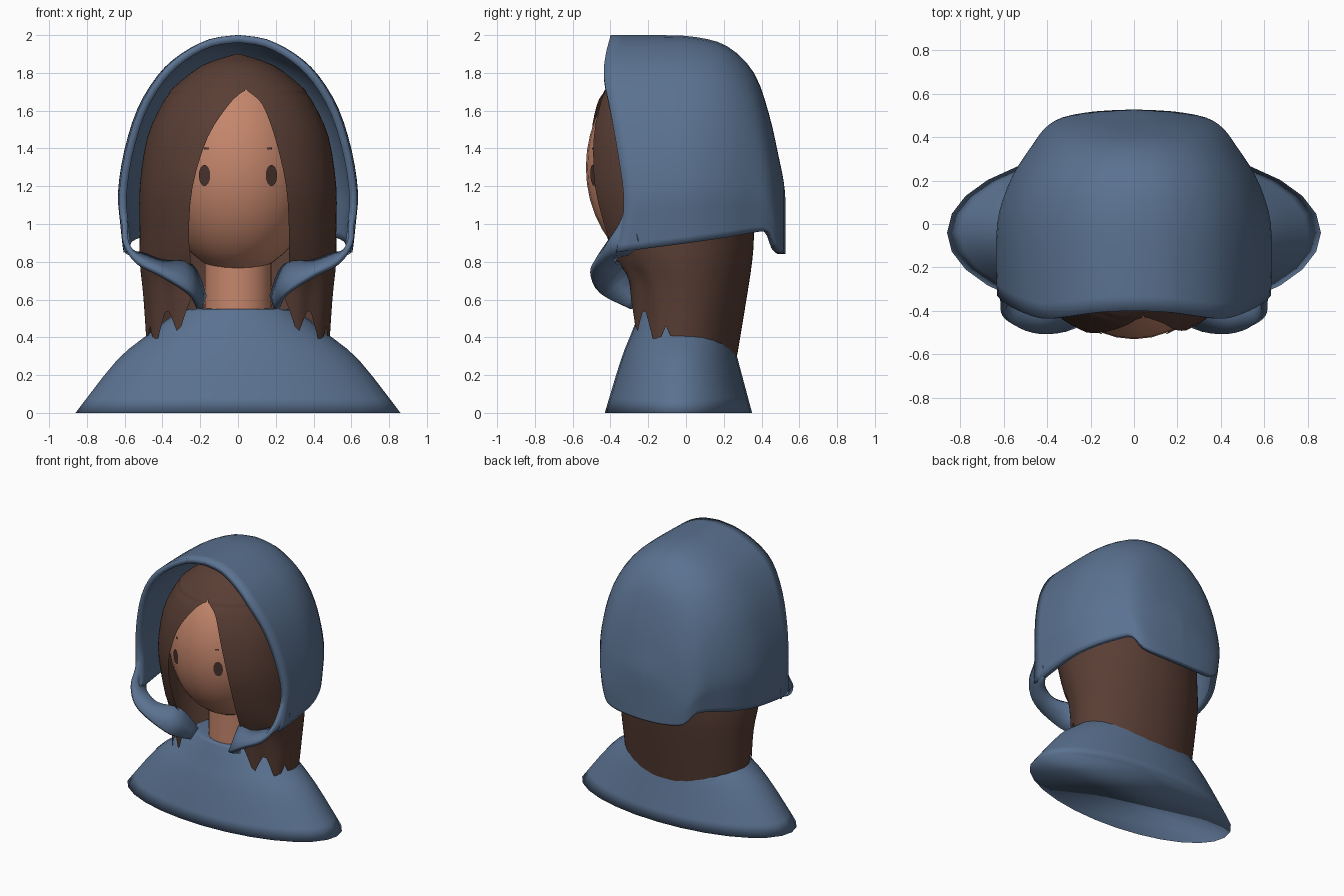
import bpy, bmesh, math
from mathutils import Vector

if "Cube" in bpy.data.objects:
    bpy.data.objects.remove(bpy.data.objects["Cube"])


def material(name, rgb):
    m = bpy.data.materials.new(name)
    m.diffuse_color = (*rgb, 1)
    m.use_nodes = True
    m.node_tree.nodes["Principled BSDF"].inputs["Base Color"].default_value = m.diffuse_color
    return m


BLUE = material("blue_cloth", (0.103, 0.167, 0.280))
SKIN = material("skin", (0.56, 0.24, 0.15))
BROWN = material("brown_hair", (0.100, 0.048, 0.035))
DARK = material("dark_eye", (0.07, 0.034, 0.027))


def curve(pts, n):
    """Catmull-Rom samples through tuples of any length, n steps per span."""
    out = []
    for i in range(len(pts) - 1):
        a, b, c, d = (pts[max(i - 1, 0)], pts[i], pts[i + 1], pts[min(i + 2, len(pts) - 1)])
        for k in range(n):
            t = k / n
            out.append(tuple(0.5 * (2 * q + (r - p) * t + (2 * p - 5 * q + 4 * r - s) * t * t
                                    + (3 * q - p - 3 * r + s) * t ** 3)
                             for p, q, r, s in zip(a, b, c, d)))
    return out + [tuple(pts[-1])]


def finish(bm, name, mat, thickness=0.0, offset=-1):
    """Weld, face outwards, shade smooth and optionally thicken."""
    bmesh.ops.remove_doubles(bm, verts=bm.verts, dist=0.0005)
    bmesh.ops.recalc_face_normals(bm, faces=bm.faces)
    mid = sum((v.co for v in bm.verts), Vector()) / len(bm.verts)
    if sum(f.normal.dot(f.calc_center_median() - mid) * f.calc_area() for f in bm.faces) < 0:
        bmesh.ops.reverse_faces(bm, faces=bm.faces)
    for f in bm.faces:
        f.smooth = True
    me = bpy.data.meshes.new(name)
    bm.to_mesh(me)
    bm.free()
    me.materials.append(mat)
    ob = bpy.data.objects.new(name, me)
    bpy.context.collection.objects.link(ob)
    if thickness:
        s = ob.modifiers.new("thickness", 'SOLIDIFY')
        s.thickness, s.offset = thickness, offset
    return ob


def loft(name, rows, mat, closed=False, cap=False, **kw):
    """Skin a grid of point rows, optionally capping the first row."""
    bm = bmesh.new()
    g = [[bm.verts.new(p) for p in r] for r in rows]
    n = len(g[0])
    for a, b in zip(g, g[1:]):
        for i in range(n if closed else n - 1):
            j = (i + 1) % n
            bm.faces.new((a[i], a[j], b[j], b[i]))
    if cap:
        bm.faces.new(g[0])
    return finish(bm, name, mat, **kw)


# Shoulders: cloak from oval rings (z, half width, front y, back y)
rings = curve([(0, .86, -.43, .35), (.28, .64, -.345, .275), (.42, .47, -.29, .24),
               (.52, .34, -.25, .21), (.55, .27, -.22, .18), (.55, .02, -.06, .02)], 3)
loft("shoulders", [[(w * math.sin(t), (f + b) / 2 - (b - f) / 2 * math.cos(t), z)
                    for t in (math.tau * i / 28 for i in range(28))]
                   for z, w, f, b in rings], BLUE, closed=True, cap=True)

# Head and neck
HEAD_C, HEAD_R = Vector((0, -.08, 1.30)), Vector((.42, .45, .56))
bm = bmesh.new()
bmesh.ops.create_uvsphere(bm, u_segments=32, v_segments=20, radius=1)
for v in bm.verts:
    v.co = Vector([c + p * r for c, p, r in zip(HEAD_C, v.co, HEAD_R)])
finish(bm, "head", SKIN)
loft("neck", [[(.18 * math.sin(t), -.04 - .18 * math.cos(t), z)
               for t in (math.tau * i / 24 for i in range(24))]
              for z in (.45, .95)], SKIN, closed=True)


# Eyes and brow ends: thin plates laid on the face
def face_plate(name, cx, cz, rx, rz, mat, sides):
    bm = bmesh.new()
    vs = []
    for i in range(sides):
        a = math.tau * (i + .5) / sides
        x, z = cx + rx * math.cos(a), cz + rz * math.sin(a)
        k = 1 - (x / HEAD_R.x) ** 2 - ((z - HEAD_C.z) / HEAD_R.z) ** 2
        vs.append(bm.verts.new((x, HEAD_C.y - HEAD_R.y * math.sqrt(k) - .006, z)))
    f = bm.faces.new(vs)
    f.normal_update()
    if f.normal.y > 0:
        f.normal_flip()
    me = bpy.data.meshes.new(name)
    bm.to_mesh(me)
    bm.free()
    me.materials.append(mat)
    bpy.context.collection.objects.link(bpy.data.objects.new(name, me))


for side, s in (("left", -1), ("right", 1)):
    face_plate(side + "_eye", s * .177, 1.257, .03, .056, DARK, 20)
    face_plate(side + "_brow", s * .167, 1.40, .018, .008, DARK, 4)

# Hair: rings (z, half width, front y, back y, left and right edge of the face opening)
hair = curve([(1.90, .01, -.12, -.10, 0, 0), (1.84, .19, -.30, .12, 0, 0),
              (1.72, .345, -.42, .24, .04, .04), (1.69, .365, -.44, .255, .01, .07),
              (1.63, .405, -.475, .285, -.05, .13),
              (1.46, .48, -.525, .33, -.16, .195), (1.20, .52, -.54, .36, -.24, .255),
              (.95, .52, -.48, .36, -.26, .27), (.80, .52, -.42, .35, -.25, .27),
              (.60, .50, -.36, .32, -.25, .27), (.30, .48, -.335, .27, -.25, .25)], 3)
TIPS = [(0, .6), (32, .60), (41, .41), (48, .52), (52, .56), (65, .34), (76, .46), (90, .3), (180, .3)]


def tip_height(d):
    for (a, p), (b, q) in zip(TIPS, TIPS[1:]):
        if d <= b:
            return p + (q - p) * (d - a) / (b - a)
    return .3


rows = []
for z, w, f, b, xl, xr in hair:
    a0, a1 = math.asin(max(-1, min(1, xr / w))), math.tau + math.asin(max(-1, min(1, xl / w)))
    row = []
    for i in range(81):
        t = a0 + (a1 - a0) * i / 80
        d = math.degrees(min(t, math.tau - t))
        # below the jaw each lock is stretched to its own tip
        zz = z if z > .8 else .8 + (z - .8) * (.8 - tip_height(d)) / .5
        row.append((w * math.sin(t), (f + b) / 2 - (b - f) / 2 * math.cos(t), zz))
    rows.append(row)
loft("hair", rows, BROWN)

# Hood: one half arch (x share, height share, rim y shift) repeated along y stations
half = curve([(0, 1, 0), (.24, .98, -.005), (.48, .91, -.025), (.67, .81, -.035), (.84, .65, 0),
              (.95, .45, .04), (1, .26, .07), (.985, .13, .06), (.96, 0, .03)], 3)
arch = [(-x, h, dy) for x, h, dy in half[:0:-1]] + half
# stations: (y, half width, top z, bottom z)
stations = curve([(-.40, .63, 2.0, .85), (-.15, .635, 2.0, .88), (.05, .62, 1.99, .905),
                  (.22, .56, 1.94, .93), (.36, .47, 1.80, .955), (.44, .41, 1.58, .955),
                  (.49, .33, 1.36, .87), (.518, .18, 1.22, .845), (.527, 0, 1.12, .84)], 3)
loft("hood", [[(x * w, y + dy * max(0, 1 - (y + .4) / .5), lo + (top - lo) * h)
               for x, h, dy in arch] for y, w, top, lo in stations], BLUE, thickness=.04)

# Hood collar: ribbons from inside the hood corners down to the neck (front edge, back edge)
ribbon = curve([(.608, -.315, 1.10, .605, -.27, .98), (.600, -.355, 1.00, .597, -.25, .90),
                (.592, -.42, .90, .580, -.29, .85), (.53, -.475, .80, .50, -.36, .835),
                (.40, -.50, .73, .40, -.38, .80),
                (.25, -.45, .63, .25, -.33, .78), (.205, -.29, .55, .18, -.23, .62)], 4)
for side, s in (("left", -1), ("right", 1)):
    loft(side + "_collar", [[(s * (p[0] + (p[3] - p[0]) * k), p[1] + (p[4] - p[1]) * k,
                              p[2] + (p[5] - p[2]) * k) for k in (0, .5, 1)]
                            for p in ribbon], BLUE, thickness=.03, offset=0)
